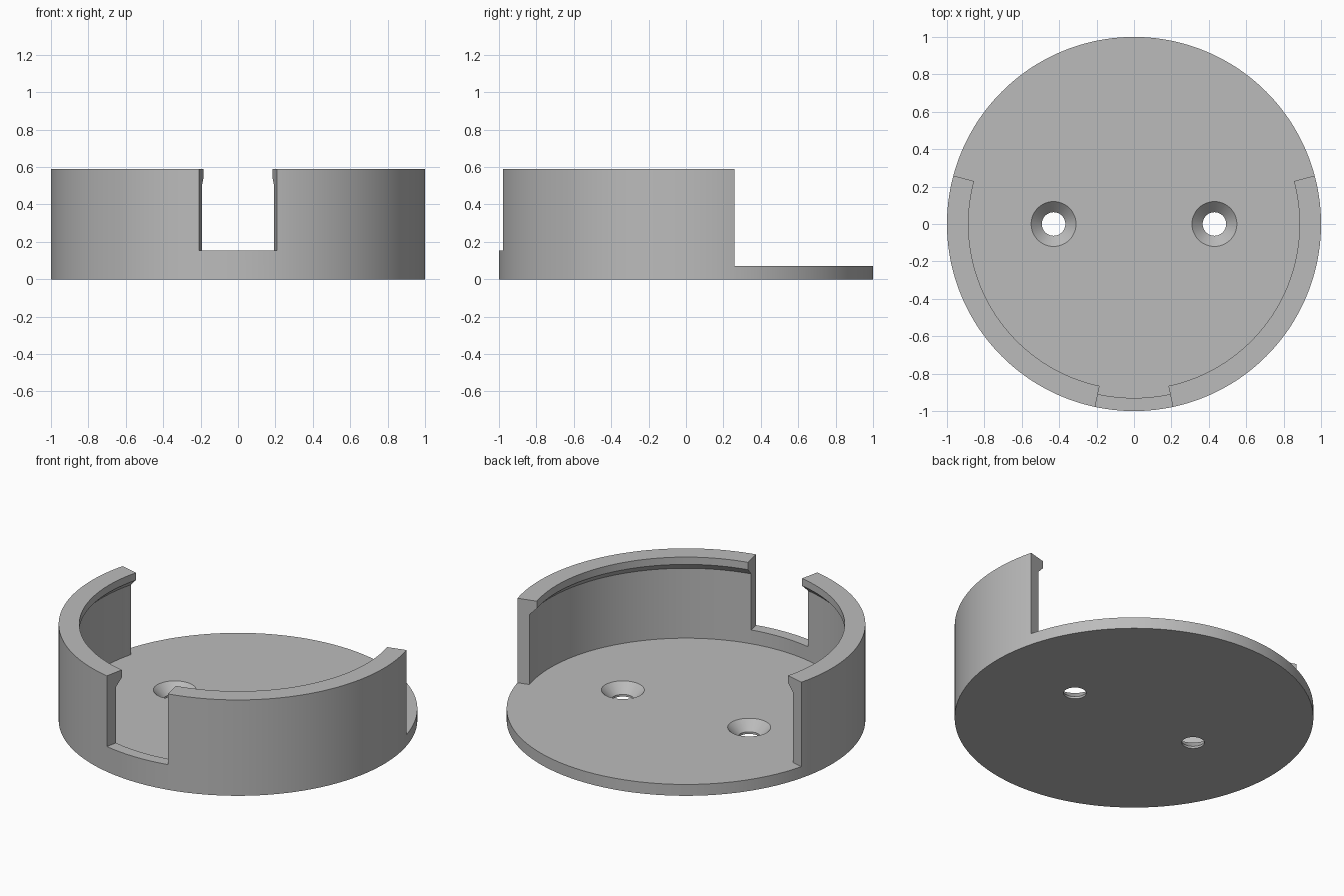
import bpy, bmesh, math

cube = bpy.data.objects.get("Cube")
if cube:
    bpy.data.objects.remove(cube, do_unlink=True)

RADIUS, INNER, LIP = 1.0, 0.93, 0.885
FLOOR, SILL, TOP = 0.07, 0.155, 0.59

grey = bpy.data.materials.new("plain_grey")
grey.use_nodes = True
grey.diffuse_color = (0.5, 0.5, 0.5, 1)
grey.node_tree.nodes["Principled BSDF"].inputs["Base Color"].default_value = grey.diffuse_color


def revolve(name, profile, steps, start=0, end=360, x=0):
    """Sweep a (radius, height) profile about the z axis, in degrees."""
    full = end - start == 360
    bm = bmesh.new()
    rings = []
    for i in range(steps if full else steps + 1):
        a = math.radians(start + (end - start) * i / steps)
        rings.append([bm.verts.new((r * math.cos(a) + x, r * math.sin(a), z)) for r, z in profile])
    n = len(profile)
    for i in range(steps):
        here, after = rings[i], rings[(i + 1) % len(rings)]
        for j in range(n - 1 if full else n):
            k = (j + 1) % n
            bm.faces.new((here[j], after[j], after[k], here[k]))
    if full:
        bmesh.ops.remove_doubles(bm, verts=bm.verts, dist=1e-5)
    else:
        bm.faces.new(rings[0])
        bm.faces.new(rings[-1])
    bmesh.ops.recalc_face_normals(bm, faces=bm.faces)
    mesh = bpy.data.meshes.new(name)
    bm.to_mesh(mesh)
    bm.free()
    obj = bpy.data.objects.new(name, mesh)
    bpy.context.collection.objects.link(obj)
    return obj


def wall_cutter(name, bottom, start, end):
    section = [(0.8, bottom), (1.3, bottom), (1.3, 1), (0.8, 1)]
    return revolve(name, section, 12, start, end)


# Round cup with a thin wall and an inward snap lip
holder = revolve("round_holder", [
    (0, 0), (RADIUS, 0), (RADIUS, TOP), (LIP, TOP), (LIP, 0.545),
    (INNER, 0.5), (INNER, FLOOR), (0, FLOOR)], 240)
holder.data.materials.append(grey)

# Open back, front notch and two countersunk screw holes
screw = [(0, -0.1), (0.063, -0.1), (0.063, 0.013), (0.15, 0.1), (0, 0.1)]
cutters = [
    wall_cutter("back_opening", FLOOR, 15, 165),
    wall_cutter("front_notch", SILL, -102, -78),
    revolve("left_screw_hole", screw, 48, x=0.43),
    revolve("right_screw_hole", screw, 48, x=-0.43),
]

bpy.ops.object.select_all(action='DESELECT')
bpy.context.view_layer.objects.active = holder
holder.select_set(True)
for cutter in cutters:
    cutter.hide_render = True
    mod = holder.modifiers.new(cutter.name, 'BOOLEAN')
    mod.operation = 'DIFFERENCE'
    mod.solver = 'EXACT'
    mod.object = cutter
    bpy.ops.object.modifier_apply(modifier=mod.name)
    bpy.data.objects.remove(cutter, do_unlink=True)

bpy.ops.object.shade_smooth_by_angle(angle=math.radians(25))
